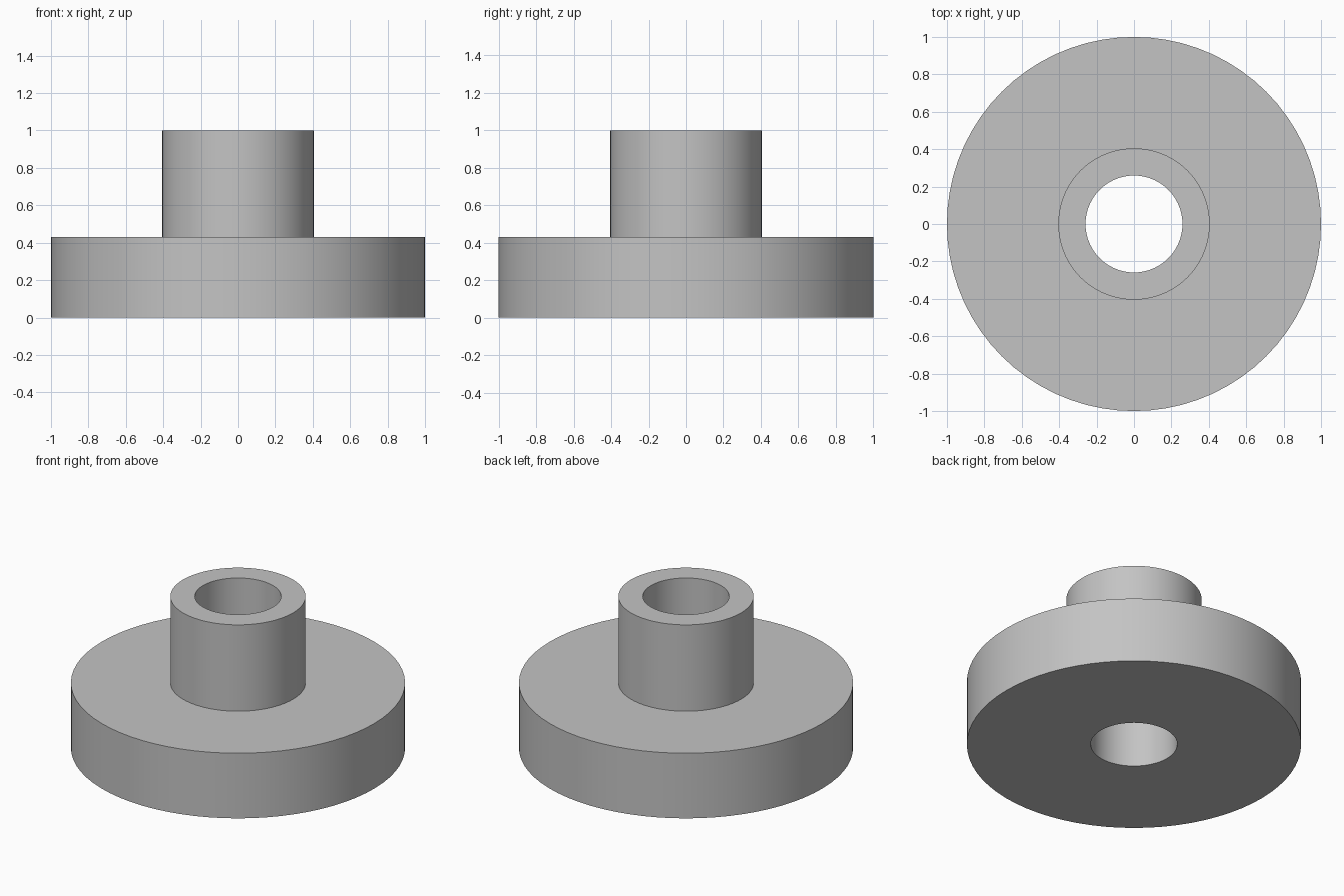
import bpy
import bmesh
from math import radians, tau, cos, sin

SEGMENTS = 72
FLANGE_RADIUS, FLANGE_HEIGHT = 1.0, 0.43
HUB_RADIUS, BORE_RADIUS, TOTAL_HEIGHT = 0.405, 0.259, 1.0

cube = bpy.data.objects.get("Cube")
if cube:
    bpy.data.objects.remove(cube, do_unlink=True)


def make_material(name, color):
    mat = bpy.data.materials.new(name)
    mat.use_nodes = True
    mat.diffuse_color = color
    mat.node_tree.nodes["Principled BSDF"].inputs["Base Color"].default_value = color
    return mat


def revolve(name, profile, material):
    """Turn a closed (radius, z) profile around the z axis."""
    bm = bmesh.new()
    rings = []
    for r, z in profile:
        rings.append([bm.verts.new((r * cos(tau * i / SEGMENTS), r * sin(tau * i / SEGMENTS), z))
                      for i in range(SEGMENTS)])
    for lower, upper in zip(rings, rings[1:] + rings[:1]):
        for i in range(SEGMENTS):
            j = (i + 1) % SEGMENTS
            bm.faces.new((lower[i], lower[j], upper[j], upper[i]))
    bmesh.ops.recalc_face_normals(bm, faces=bm.faces)
    mesh = bpy.data.meshes.new(name)
    bm.to_mesh(mesh)
    bm.free()
    mesh.materials.append(material)
    obj = bpy.data.objects.new(name, mesh)
    bpy.context.collection.objects.link(obj)
    bpy.ops.object.select_all(action="DESELECT")
    obj.select_set(True)
    bpy.context.view_layer.objects.active = obj
    bpy.ops.object.shade_smooth_by_angle(angle=radians(30))
    return obj


# Flanged bushing: wide disc, raised hub and through bore in one solid
grey = make_material("plain grey", (0.55, 0.55, 0.55, 1.0))
revolve("flanged_bushing", [
    (BORE_RADIUS, 0),
    (FLANGE_RADIUS, 0),
    (FLANGE_RADIUS, FLANGE_HEIGHT),
    (HUB_RADIUS, FLANGE_HEIGHT),
    (HUB_RADIUS, TOTAL_HEIGHT),
    (BORE_RADIUS, TOTAL_HEIGHT),
], grey)
